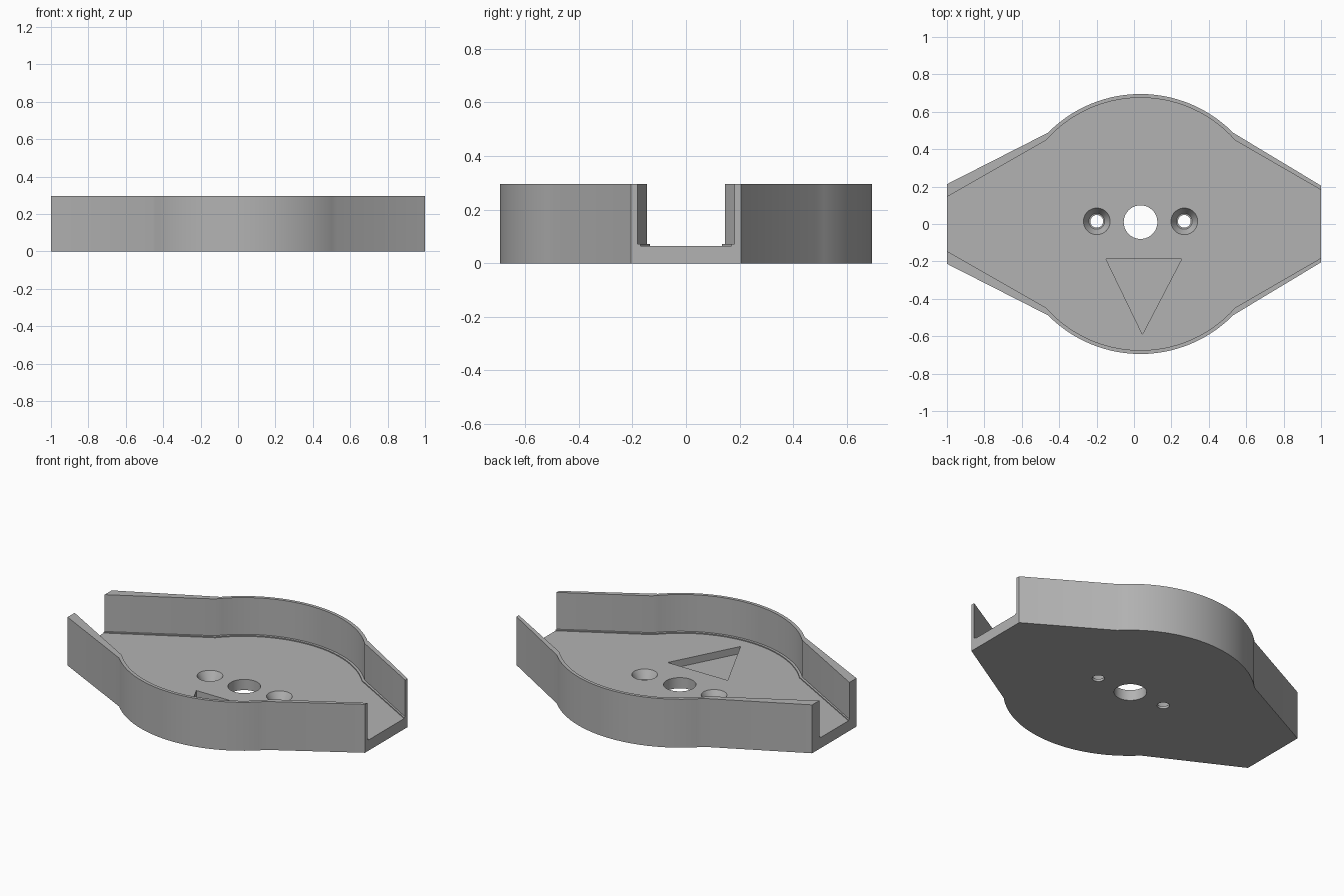
import bpy, bmesh, math

if "Cube" in bpy.data.objects:
    bpy.data.objects.remove(bpy.data.objects["Cube"])

grey = bpy.data.materials.new("plain grey")
grey.use_nodes = True
colour = (0.45, 0.45, 0.45, 1)
grey.diffuse_color = colour
grey.node_tree.nodes["Principled BSDF"].inputs["Base Color"].default_value = colour

CENTRE_X = 0.035
FLOOR, LEDGE, TOP = 0.065, 0.071, 0.295


def outline(radius, start_deg, end_x, y_right, y_left, steps=28):
    """Round middle with a tapering wing at each end, mirrored front to back."""
    half = [(end_x, y_right)]
    for i in range(steps + 1):
        a = math.radians(start_deg + (180 - 2 * start_deg) * i / steps)
        half.append((CENTRE_X + radius * math.cos(a), radius * math.sin(a)))
    half.append((-end_x, y_left))
    return half + [(x, -y) for x, y in reversed(half)]


def prism(name, points, z0, z1):
    bm = bmesh.new()
    face = bm.faces.new([bm.verts.new((x, y, z0)) for x, y in points])
    up = bmesh.ops.extrude_face_region(bm, geom=[face])["geom"]
    bmesh.ops.translate(bm, vec=(0, 0, z1 - z0),
                        verts=[v for v in up if isinstance(v, bmesh.types.BMVert)])
    bmesh.ops.recalc_face_normals(bm, faces=bm.faces)
    return add_object(name, bm)


def cone(name, x, y, z0, z1, r0, r1):
    bm = bmesh.new()
    bmesh.ops.create_cone(bm, cap_ends=True, segments=40, radius1=r0, radius2=r1, depth=z1 - z0)
    bmesh.ops.translate(bm, vec=(x, y, (z0 + z1) / 2), verts=bm.verts)
    return add_object(name, bm)


def add_object(name, bm):
    mesh = bpy.data.meshes.new(name)
    bm.to_mesh(mesh)
    bm.free()
    mesh.materials.append(grey)
    ob = bpy.data.objects.new(name, mesh)
    bpy.context.collection.objects.link(ob)
    return ob


# Solid body
body = prism("tray_body", outline(0.695, 44.6, 1.0, 0.205, 0.213), 0, TOP)

# Channel between the walls, with a shallow ledge at their foot
cutters = [
    prism("channel_cutter", outline(0.675, 41.5, 1.1, 0.124, 0.088), LEDGE, 0.5),
    prism("floor_cutter", outline(0.66, 41.5, 1.1, 0.114, 0.079), FLOOR, 0.4),
]

# Triangular pocket and centre hole
cutters.append(prism("pocket_cutter", [(-0.15, -0.187), (0.255, -0.187), (0.045, -0.59)], 0.022, 0.2))
cutters.append(cone("centre_hole_cutter", CENTRE_X, 0.01, -0.1, 0.2, 0.09, 0.09))

# Countersunk screw holes
for side in (-1, 1):
    x = CENTRE_X + side * 0.234
    cutters.append(cone("screw_hole_cutter", x, 0.014, -0.1, 0.2, 0.034, 0.034))
    cutters.append(cone("countersink_cutter", x, 0.014, 0.015, FLOOR + 0.001, 0.042, 0.072))

for cutter in cutters:
    mod = body.modifiers.new(cutter.name, "BOOLEAN")
    mod.operation = "DIFFERENCE"
    mod.solver = "EXACT"
    mod.object = cutter

# Apply the cuts and drop the cutters
bpy.context.view_layer.update()
graph = bpy.context.evaluated_depsgraph_get()
cut_mesh = bpy.data.meshes.new_from_object(body.evaluated_get(graph))
body.modifiers.clear()
body.data = cut_mesh
for cutter in cutters:
    bpy.data.objects.remove(cutter)

bpy.ops.object.select_all(action="DESELECT")
body.select_set(True)
bpy.context.view_layer.objects.active = body
bpy.ops.object.shade_smooth_by_angle(angle=math.radians(30))
